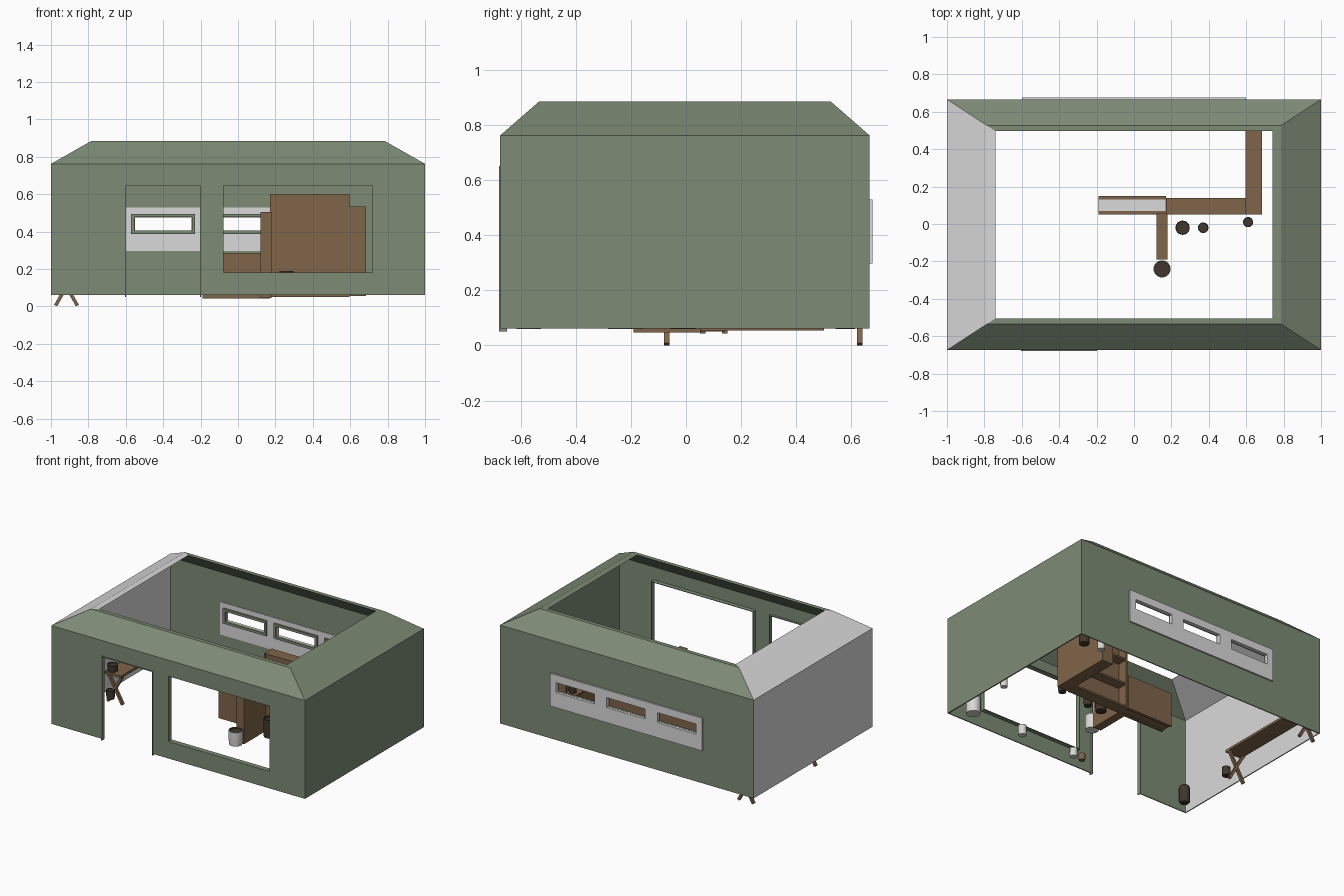
import bpy, bmesh, math

if "Cube" in bpy.data.objects:
    bpy.data.objects.remove(bpy.data.objects["Cube"])


def material(name, rgb):
    m = bpy.data.materials.new(name)
    m.diffuse_color = (*rgb, 1)
    m.use_nodes = True
    m.node_tree.nodes["Principled BSDF"].inputs["Base Color"].default_value = m.diffuse_color
    return m


GREEN = material("sage green", (0.205, 0.258, 0.178))
GREY = material("light grey", (0.70, 0.70, 0.70))
BROWN = material("wood brown", (0.215, 0.128, 0.068))
DARK = material("dark brown", (0.052, 0.038, 0.027))
WHITE = material("pot white", (0.70, 0.69, 0.66))


def finish(name, bm, mats):
    bmesh.ops.recalc_face_normals(bm, faces=bm.faces)
    me = bpy.data.meshes.new(name)
    bm.to_mesh(me)
    bm.free()
    for m in mats:
        me.materials.append(m)
    ob = bpy.data.objects.new(name, me)
    bpy.context.collection.objects.link(ob)
    return ob


def box(name, x0, x1, y0, y1, z0, z1, mat):
    bm = bmesh.new()
    bmesh.ops.create_cube(bm, size=1)
    for v in bm.verts:
        v.co = ((x0 + x1) / 2 + v.co.x * (x1 - x0),
                (y0 + y1) / 2 + v.co.y * (y1 - y0),
                (z0 + z1) / 2 + v.co.z * (z1 - z0))
    return finish(name, bm, [mat])


def frame(name, x0, x1, z0, z1, y0, y1, t, mat, sill=True):
    box(name + "_left", x0, x0 + t, y0, y1, z0, z1, mat)
    box(name + "_right", x1 - t, x1, y0, y1, z0, z1, mat)
    box(name + "_top", x0 + t, x1 - t, y0, y1, z1 - t, z1, mat)
    if sill:
        box(name + "_sill", x0 + t, x1 - t, y0, y1, z0, z0 + t, mat)


def cut(target, *dims):
    cutter = box("cutter", *dims, GREEN)
    cutter.hide_render = True
    mod = target.modifiers.new("opening", 'BOOLEAN')
    mod.operation = 'DIFFERENCE'
    mod.solver = 'EXACT'
    mod.object = cutter
    bpy.context.view_layer.objects.active = target
    bpy.ops.object.modifier_apply(modifier=mod.name)
    bpy.data.objects.remove(cutter, do_unlink=True)


def lathe(name, x, y, profile, mats, top_ring=None, n=24):
    """Round body; faces from ring number top_ring on use the second material."""
    bm = bmesh.new()
    rings = [[bm.verts.new((x + r * math.cos(2 * math.pi * i / n),
                            y + r * math.sin(2 * math.pi * i / n), z))
              for i in range(n)] for r, z in profile]
    bm.faces.new(rings[0])
    for k, (a, b) in enumerate(zip(rings, rings[1:])):
        for i in range(n):
            f = bm.faces.new((a[i], a[(i + 1) % n], b[(i + 1) % n], b[i]))
            f.material_index = int(top_ring is not None and k >= top_ring)
    cap = bm.faces.new(rings[-1])
    cap.material_index = len(mats) - 1
    ob = finish(name, bm, mats)
    bpy.ops.object.select_all(action='DESELECT')
    ob.select_set(True)
    bpy.context.view_layer.objects.active = ob
    bpy.ops.object.shade_smooth_by_angle(angle=math.radians(35))


def pot(name, x, y, z, r, h, mat):
    profile = [(r * .93, z), (r, z + h * .3), (r, z + h),
               (r * .9, z + h), (r * .88, z + h * .9)]
    lathe(name, x, y, profile, [mat, DARK], 3)


# Shell: thin walls, sloped roof slab and flat lip as one closed ring section
section = [(1, .67, .061), (1, .67, .762), (.785, .53, .884),
           (.74, .5, .884), (.992, .663, .742), (.992, .663, .061)]
bm = bmesh.new()
corners = [(-1, -1), (1, -1), (1, 1), (-1, 1)]
cols = [[bm.verts.new((sx * a, sy * b - .004, c)) for a, b, c in section]
        for sx, sy in corners]
for s in range(4):
    p, q = cols[s], cols[(s + 1) % 4]
    for k in range(6):
        f = bm.faces.new((p[k], q[k], q[(k + 1) % 6], p[(k + 1) % 6]))
        f.material_index = int(s == 3)      # the left wall is grey
shell = finish("room_shell", bm, [GREEN, GREY])
cut(shell, -.6, -.2, -.8, -.6, 0, .648)         # doorway
cut(shell, -.08, .72, -.8, -.6, .18, .648)      # front window
cut(shell, -.59, .59, .6, .8, .305, .522)       # back window strip

# Thin trims lining the front openings
frame("door_frame", -.604, -.198, .05, .651, -.679, -.65, .005, GREEN, False)
frame("front_window_frame", -.082, .722, .178, .65, -.673, -.637, .004, GREEN)

# Back window panel with three openings and inner frames
panel = box("back_window_panel", -.6, .6, .656, .677, .297, .53, GREY)
for i in (-1, 0, 1):
    cx = .4 * i
    cut(panel, cx - .152, cx + .152, .6, .75, .405, .476)
    frame(f"back_window_{i + 2}", cx - .171, cx + .171, .388, .495, .643, .66, .018, GREEN)

# Counter with a pale top
box("counter_base", -.19, .17, .06, .14, .05, .275, BROWN)
box("counter_front_board", -.19, .17, .05, .07, .043, .285, BROWN)
box("counter_back_board", -.19, .17, .13, .15, .043, .285, BROWN)
box("counter_top", -.188, .168, .07, .13, .274, .282, GREY)

# Side cabinet pointing at the front
box("side_cabinet", .12, .18, -.19, .055, .046, .505, BROWN)

# Tall unit, open to the back
box("tall_unit_panel", .183, .582, .056, .066, .055, .59, BROWN)
for k, x in enumerate((.17, .582)):
    box(f"tall_unit_side_{k + 1}", x, x + .013, .05, .14, .05, .6, BROWN)
for k, z in enumerate((.05, .22, .4, .588)):
    box(f"tall_unit_shelf_{k + 1}", .183, .582, .052, .138, z, z + .012, BROWN)

# Bookcase, open to the left
box("bookcase_back", .675, .685, .05, .5, .055, .535, BROWN)
for k, y in enumerate((.05, .488)):
    box(f"bookcase_side_{k + 1}", .597, .675, y, y + .012, .055, .535, BROWN)
for k, z in enumerate((.055, .25, .38, .523)):
    box(f"bookcase_shelf_{k + 1}", .597, .675, .062, .488, z, z + .012, BROWN)

# Bench with crossed legs
box("bench_seat", -.978, -.852, -.1, .655, .205, .222, BROWN)
for k, y in enumerate((-.07, .63)):
    for s in (-1, 1):
        leg = box(f"bench_leg_{k + 1}_{'left' if s < 0 else 'right'}",
                  -.009, .009, -.01, .01, -.118, .118, BROWN)
        leg.location = (-.917, y, .107)
        leg.rotation_euler = (0, s * math.radians(29.5), 0)

# Plant pots and vases: x, y, z, radius, height, colour
pots = [
    (.15, -.24, .06, .046, .10, WHITE), (.26, -.02, .06, .038, .13, DARK),
    (.37, -.02, .06, .028, .10, DARK), (.61, .01, .06, .027, .09, DARK),
    (.87, -.57, .06, .048, .11, WHITE), (.94, -.18, .06, .024, .06, WHITE),
    (.45, -.58, .06, .027, .07, WHITE), (.02, -.58, .06, .025, .06, WHITE),
    (-.05, -.58, .06, .022, .045, BROWN), (.77, .59, .06, .025, .07, WHITE),
    (.9, .575, .06, .035, .10, DARK), (-.9, -.15, .07, .028, .06, DARK),
    (-.945, -.06, .222, .034, .045, DARK), (.64, .36, .262, .025, .06, DARK),
    (.64, .27, .262, .027, .05, WHITE),
]
for i, p in enumerate(pots):
    pot(f"pot_{i + 1}", *p)
lathe("corner_vase", -.91, -.58,
      [(.028, .062), (.037, .075), (.037, .17), (.03, .185), (.022, .19)], [DARK])
